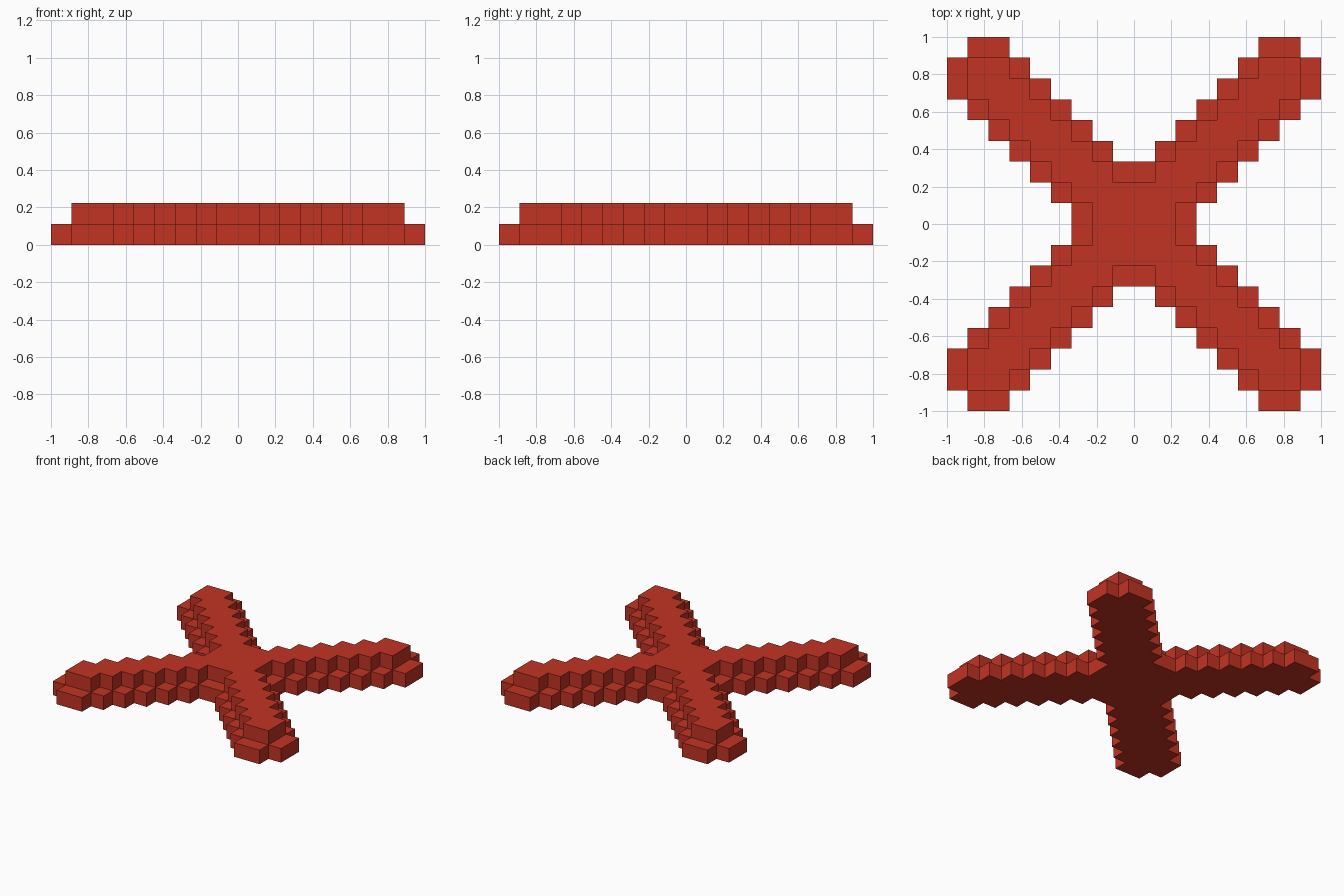
import bpy
import bmesh
import math
from mathutils import Vector

cube = bpy.data.objects.get("Cube")
if cube:
    bpy.data.objects.remove(cube, do_unlink=True)

CELL = 1 / 9  # edge of one block

# Single flat colour
red = bpy.data.materials.new("brick red")
red.use_nodes = True
colour = (0.535, 0.033, 0.017, 1.0)
red.diffuse_color = colour
red.node_tree.nodes["Principled BSDF"].inputs["Base Color"].default_value = colour


def diagonal_layer(z, half_width, reach):
    """Blocks along both diagonals, mirrored into all four quadrants."""
    cells = set()
    for i in range(reach):
        for j in range(reach):
            if abs(i - j) <= half_width and (i, j) != (8, 8):
                for x in (i, -i - 1):
                    for y in (j, -j - 1):
                        cells.add((x, y, z))
    return cells


# Wide base layer with notched tips, narrower layer on top
blocks = diagonal_layer(0, 2, 9) | diagonal_layer(1, 1, 8)

# Outer skin: only the block sides with no neighbour
bm = bmesh.new()
for block in blocks:
    centre = Vector(block) + Vector((0.5, 0.5, 0.5))
    for axis in range(3):
        for sign in (1, -1):
            normal = Vector((0, 0, 0))
            normal[axis] = sign
            if tuple(int(c) for c in Vector(block) + normal) in blocks:
                continue
            u = Vector((0, 0, 0))
            u[(axis + 1) % 3] = 0.5
            v = normal.cross(u)
            mid = centre + normal * 0.5
            corners = (mid - u - v, mid + u - v, mid + u + v, mid - u + v)
            bm.faces.new([bm.verts.new(c * CELL) for c in corners])

# Weld the skin and merge coplanar squares into clean flat faces
bmesh.ops.remove_doubles(bm, verts=bm.verts, dist=0.001)
bmesh.ops.dissolve_limit(bm, angle_limit=math.radians(1),
                         verts=bm.verts, edges=bm.edges)
bmesh.ops.recalc_face_normals(bm, faces=bm.faces)

mesh = bpy.data.meshes.new("stepped_cross")
bm.to_mesh(mesh)
bm.free()
mesh.materials.append(red)
bpy.context.collection.objects.link(bpy.data.objects.new("stepped_cross", mesh))
